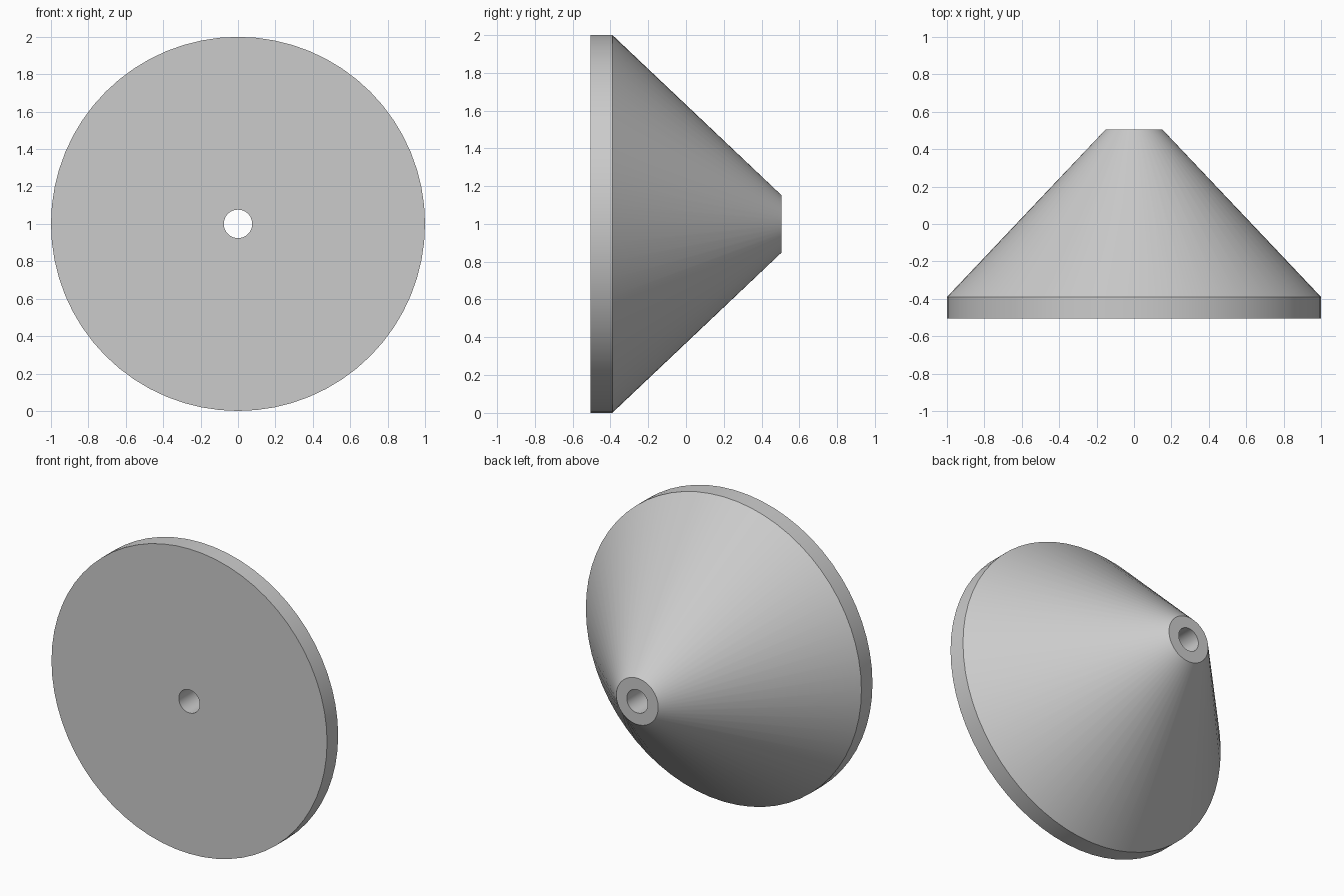
import bpy
import bmesh
from math import cos, sin, tau, radians

cube = bpy.data.objects.get("Cube")
if cube:
    bpy.data.objects.remove(cube, do_unlink=True)

SEGMENTS = 64
CENTRE_Z = 1.0

# Flat grey finish
grey = bpy.data.materials.new("light_grey")
grey.use_nodes = True
colour = (0.6, 0.6, 0.6, 1)
grey.diffuse_color = colour
grey.node_tree.nodes["Principled BSDF"].inputs["Base Color"].default_value = colour

# Closed cross-section as (radius, y): bore, front face, rim, cone, tip
profile = [(0.076, -0.505), (1.0, -0.505), (1.0, -0.39), (0.152, 0.505), (0.076, 0.505)]

# Revolve the section about the y axis
bm = bmesh.new()
rings = []
for radius, y in profile:
    angles = [tau * i / SEGMENTS for i in range(SEGMENTS)]
    rings.append([bm.verts.new((radius * cos(a), y, CENTRE_Z + radius * sin(a))) for a in angles])
for k, ring in enumerate(rings):
    following = rings[(k + 1) % len(rings)]
    for i in range(SEGMENTS):
        j = (i + 1) % SEGMENTS
        bm.faces.new((ring[i], ring[j], following[j], following[i]))
bmesh.ops.recalc_face_normals(bm, faces=bm.faces)

mesh = bpy.data.meshes.new("bored_cone")
bm.to_mesh(mesh)
bm.free()
mesh.materials.append(grey)
cone = bpy.data.objects.new("bored_cone", mesh)
bpy.context.collection.objects.link(cone)

# Smooth curved walls with crisp rims
bpy.ops.object.select_all(action="DESELECT")
cone.select_set(True)
bpy.context.view_layer.objects.active = cone
bpy.ops.object.shade_smooth_by_angle(angle=radians(30))
